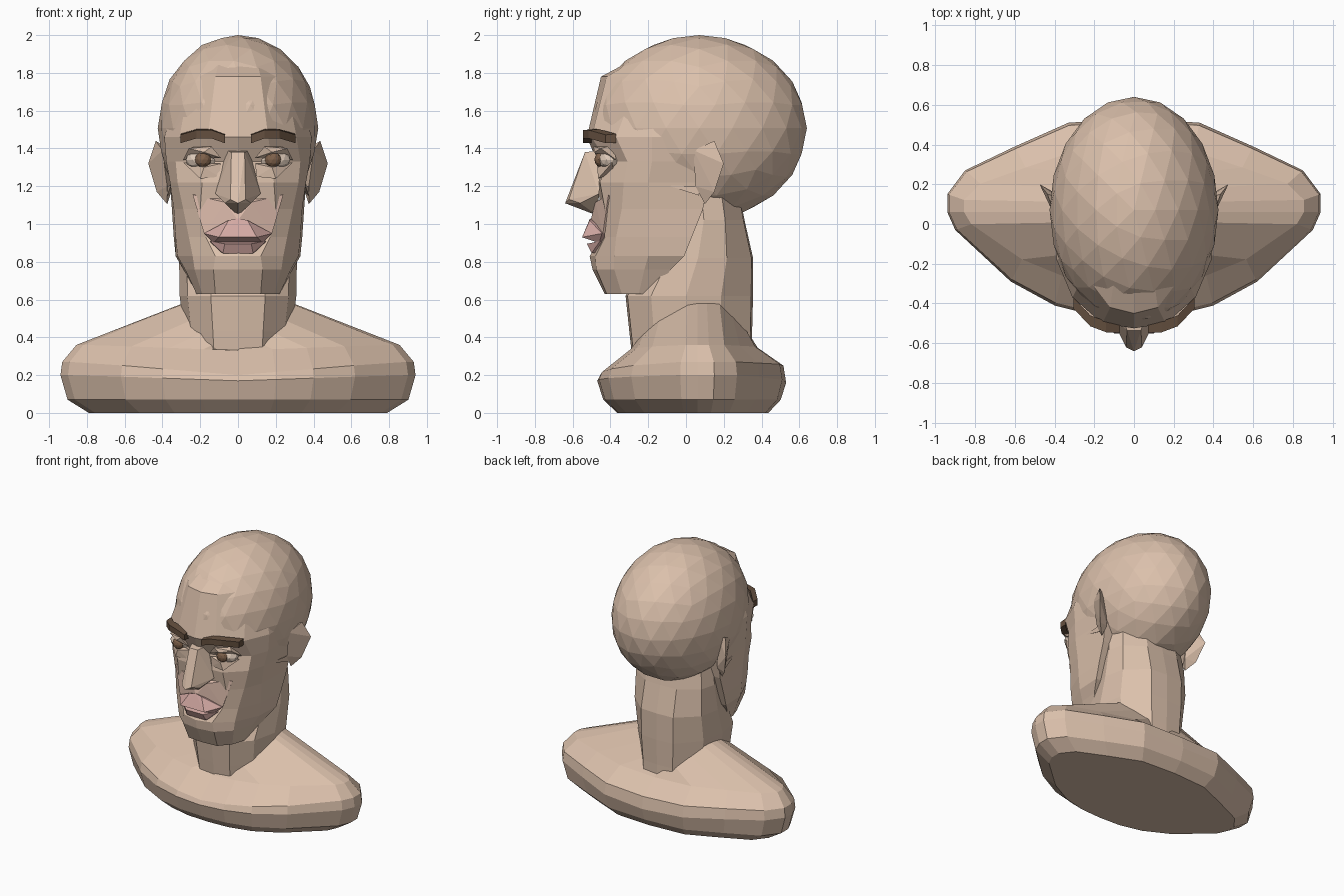
import bpy, bmesh

if "Cube" in bpy.data.objects:
    bpy.data.objects.remove(bpy.data.objects["Cube"])


def material(name, r, g, b):
    m = bpy.data.materials.new(name)
    m.diffuse_color = (r, g, b, 1)
    m.use_nodes = True
    m.node_tree.nodes["Principled BSDF"].inputs["Base Color"].default_value = m.diffuse_color
    return m


SKIN = material("skin", 0.71, 0.53, 0.41)
ROSY = material("rosy_skin", 0.74, 0.51, 0.42)
LIPS = material("lip_pink", 0.66, 0.40, 0.37)
BROWN = material("eye_brown", 0.21, 0.12, 0.07)
HAIR = material("brow_brown", 0.13, 0.08, 0.05)
WHITE = material("eye_cream", 0.74, 0.60, 0.49)


def finish(bm, name, mat):
    bmesh.ops.recalc_face_normals(bm, faces=bm.faces[:])
    me = bpy.data.meshes.new(name)
    bm.to_mesh(me)
    bm.free()
    me.materials.append(mat)
    ob = bpy.data.objects.new(name, me)
    bpy.context.collection.objects.link(ob)
    return ob


def loft(name, rings, mat, halves=True):
    """Bridge rings; half rings run front to back and are mirrored in x."""
    bm = bmesh.new()
    loops = []
    for ring in rings:
        if halves:
            ring = ring + [(-x, y, z) for x, y, z in ring[-2:0:-1]]
        loops.append([bm.verts.new(p) for p in ring])
    n = len(loops[0])
    for a, b in zip(loops, loops[1:]):
        for i in range(n):
            j = (i + 1) % n
            bm.faces.new((a[i], a[j], b[j], b[i]))
    bm.faces.new(loops[0])
    bm.faces.new(loops[-1])
    return finish(bm, name, mat)


def hull(name, pts, mat, mirror=False):
    """Convex faceted solid; mirror adds the opposite points."""
    if mirror:
        pts = pts + [(-x, y, z) for x, y, z in pts if x]
    bm = bmesh.new()
    for p in pts:
        bm.verts.new(p)
    res = bmesh.ops.convex_hull(bm, input=bm.verts[:])
    loose = [v for v in bm.verts if not v.link_faces]
    bmesh.ops.delete(bm, geom=loose, context='VERTS')
    return finish(bm, name, mat)


def ball(name, lo, hi, sub, mat):
    """Faceted ball fitted exactly to a bounding box."""
    bm = bmesh.new()
    bmesh.ops.create_icosphere(bm, subdivisions=sub, radius=1)
    for k in range(3):
        a = min(v.co[k] for v in bm.verts)
        b = max(v.co[k] for v in bm.verts)
        for v in bm.verts:
            v.co[k] = lo[k] + (v.co[k] - a) / (b - a) * (hi[k] - lo[k])
    return finish(bm, name, mat)


# Shoulders: one plan outline scaled per level; heights for front, side, back
plan = [(0, -.47), (.2, -.46), (.4, -.41), (.62, -.29), (.9, -.03),
        (.94, .06), (.94, .15), (.85, .27), (.6, .39), (.33, .51), (0, .53)]
levels = [(.84, .80, 0, 0, 0), (.96, .94, .07, .07, .07),
          (1, 1, .17, .2, .16), (.99, .97, .2, .27, .25),
          (.91, .68, .33, .36, .345), (.31, .56, .34, .58, .37)]
rings = []
for sx, sy, zf, zs, zb in levels:
    ring = []
    for x, y in plan:
        t = min(1, abs(x) / .85)
        end = zf if y < .06 else zb
        ring.append((x * sx, .06 + (y - .06) * sy, end + (zs - end) * t))
    rings.append(ring)
loft("shoulders", rings, SKIN)

# Neck
rings = []
for z, s, yf, yb in [(.25, .88, -.28, .35), (.43, .95, -.3, .35), (.62, 1.03, -.32, .355),
                     (.82, 1.04, -.2, .355), (1.02, 1.02, -.1, .31), (1.18, .95, -.1, .28)]:
    m = (yf + yb) / 2
    rings.append([(x * s, m + f * (yb - yf) / 2, z) for x, f in
                  [(0, -1), (.14, -.97), (.26, -.6), (.3, -.05), (.27, .5), (.13, .97), (0, 1)]])
loft("neck", rings, SKIN)

# Skull
ball("skull", (-.425, -.50, 1.015), (.425, .64, 2.0), 3, SKIN)

# Face and jaw: z, front y, then muzzle, cheek, side and jaw-edge points
face = [(.63, -.43, .12, -.42, .19, -.34, .22, -.25, .22, -.17),
        (.76, -.495, .13, -.475, .23, -.38, .28, -.22, .29, -.08),
        (.83, -.51, .12, -.48, .24, -.38, .32, -.2, .33, -.01),
        (.93, -.45, .17, -.43, .26, -.37, .33, -.2, .34, .03),
        (1.08, -.45, .2, -.43, .29, -.34, .34, -.2, .35, .09),
        (1.22, -.47, .19, -.455, .32, -.33, .36, -.2, .36, .12),
        (1.33, -.47, .18, -.42, .33, -.31, .38, -.18, .38, .1),
        (1.46, -.525, .16, -.50, .31, -.37, .39, -.18, .40, .1),
        (1.78, -.45, .12, -.42, .25, -.25, .30, -.15, .30, .1),
        (1.86, -.30, .10, -.28, .18, -.18, .2, -.1, .2, .1)]
rings = []
for z, yf, *p in face:
    side = [(p[i], p[i + 1], z) for i in range(0, 8, 2)]
    rings.append([(0, yf, z)] + side + [(0, p[7], z)])
loft("face", rings, SKIN)

# Nose
hull("nose", [(.035, -.535, 1.38), (.04, -.62, 1.13), (0, -.64, 1.11), (.07, -.56, 1.11),
              (.12, -.46, 1.16), (0, -.47, 1.045), (.06, -.45, 1.39)], SKIN, True)

# Upper lip area and lips
hull("muzzle", [(.24, -.41, 1.155), (.07, -.48, 1.115), (0, -.475, 1.06), (.18, -.44, .95),
                (0, -.505, 1.02), (.2, -.36, 1.1), (.15, -.36, .96)], ROSY, True)
hull("upper_lip", [(.18, -.445, .95), (.05, -.51, 1.02), (0, -.508, 1.03), (.1, -.55, .93),
                   (.13, -.46, .9), (.15, -.38, .95)], LIPS, True)
hull("lower_lip", [(.15, -.455, .91), (.07, -.525, .895), (.08, -.50, .845),
                   (.11, -.4, .86), (.14, -.4, .9)], LIPS, True)

# Paired parts
for s, side in ((1, "left"), (-1, "right")):
    def flip(pts):
        return [(s * x, y, z) for x, y, z in pts]

    hull("ear_" + side, flip([(.40, .04, 1.39), (.375, .05, 1.2), (.375, .1, 1.105),
                              (.435, .15, 1.44), (.475, .2, 1.32), (.43, .15, 1.17),
                              (.37, .13, 1.4), (.35, .13, 1.18)]), SKIN)
    # small cheek flap ahead of the ear lobe
    hull("ear_flap_" + side, flip([(.355, -.1, 1.205), (.375, .07, 1.2), (.375, .07, 1.15),
                                   (.33, .05, 1.18)]), SKIN)
    ball("eyeball_" + side, (s * .19 - .085, -.465, 1.285), (s * .19 + .085, -.34, 1.395), 2, WHITE)
    ball("iris_" + side, (s * .185 - .042, -.485, 1.30), (s * .185 + .042, -.42, 1.382), 2, BROWN)
    hull("upper_lid_" + side, flip([(.09, -.47, 1.35), (.14, -.49, 1.41), (.26, -.45, 1.4),
                                    (.29, -.37, 1.34), (.18, -.485, 1.38), (.19, -.38, 1.42)]), SKIN)
    hull("lower_lid_" + side, flip([(.09, -.46, 1.32), (.18, -.47, 1.3), (.29, -.39, 1.325),
                                    (.2, -.465, 1.24), (.1, -.46, 1.25), (.2, -.38, 1.27)]), SKIN)
    path = [(.07, -.525, 1.45), (.14, -.525, 1.475), (.22, -.495, 1.475), (.305, -.405, 1.45)]
    loft("eyebrow_" + side,
         [flip([(x, y - .02, z - .022), (x, y - .02, z + .022),
                (x, y + .035, z + .027), (x, y + .035, z - .022)]) for x, y, z in path],
         HAIR, False)
